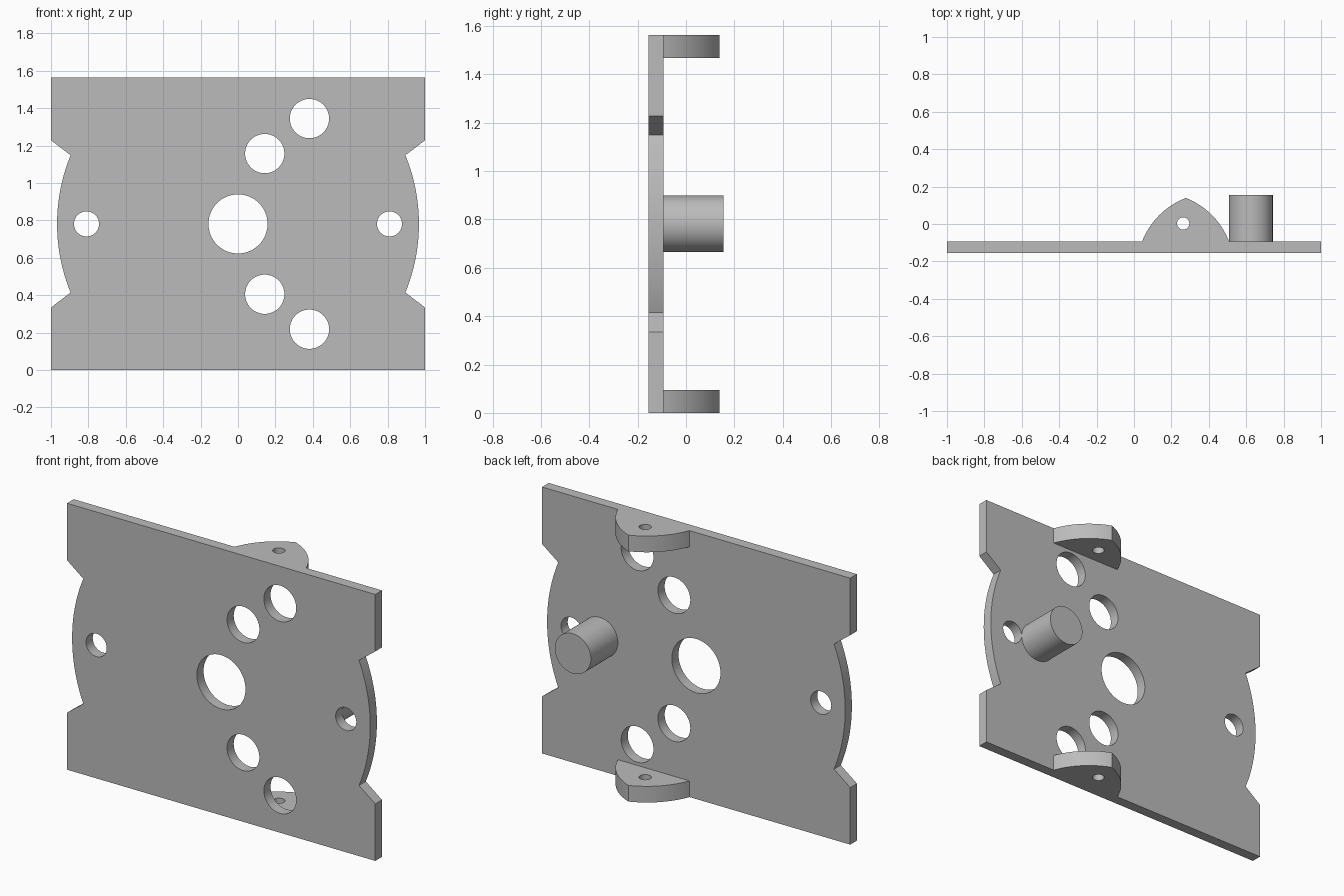
import bpy
from math import sin, cos, asin, atan2, hypot, pi
from mathutils import Matrix, Vector

cube = bpy.data.objects.get("Cube")
if cube:
    bpy.data.objects.remove(cube, do_unlink=True)

HEIGHT = 1.563
MID = HEIGHT / 2
FRONT, BACK, REAR = -0.156, -0.094, 0.156   # plate front, plate back, pin end
EAR_THICK = 0.095

grey = bpy.data.materials.new("plain grey")
grey.use_nodes = True
colour = (0.5, 0.5, 0.5, 1)
grey.diffuse_color = colour
grey.node_tree.nodes["Principled BSDF"].inputs["Base Color"].default_value = colour


def circle(x, y, r, n=64):
    return [(x + r * cos(2 * pi * i / n), y + r * sin(2 * pi * i / n)) for i in range(n)]


def bulge(a, b, sag, n=16):
    """Arc from a to b, bulging to the left of the direction of travel."""
    a, b = Vector(a), Vector(b)
    half = (b - a).length / 2
    r = (half * half + sag * sag) / (2 * sag)
    along = (b - a).normalized()
    left = Vector((-along.y, along.x))
    centre = (a + b) / 2 + left * (sag - r)
    span = asin(half / r)
    points = []
    for i in range(n + 1):
        t = span * (2 * i / n - 1)
        points.append(tuple(centre + along * r * sin(t) + left * r * cos(t)))
    return points


def slab(name, outlines, thickness, matrix):
    """Extruded flat shape; outlines after the first are holes."""
    curve = bpy.data.curves.new(name, "CURVE")
    curve.dimensions = "2D"
    curve.fill_mode = "BOTH"
    curve.extrude = thickness / 2
    for points in outlines:
        spline = curve.splines.new("POLY")
        spline.points.add(len(points) - 1)
        for p, (x, y) in zip(spline.points, points):
            p.co = (x, y, 0, 1)
        spline.use_cyclic_u = True
    obj = bpy.data.objects.new(name, curve)
    bpy.context.collection.objects.link(obj)
    bpy.ops.object.select_all(action="DESELECT")
    obj.select_set(True)
    bpy.context.view_layer.objects.active = obj
    bpy.ops.object.convert(target="MESH")
    obj = bpy.context.view_layer.objects.active
    bpy.ops.object.mode_set(mode="EDIT")
    bpy.ops.mesh.select_all(action="SELECT")
    bpy.ops.mesh.remove_doubles(threshold=0.0001)
    bpy.ops.mesh.normals_make_consistent(inside=False)
    bpy.ops.object.mode_set(mode="OBJECT")
    obj.data.transform(matrix)
    obj.data.materials.clear()
    obj.data.materials.append(grey)
    bpy.ops.object.shade_smooth_by_angle()
    return obj


def upright(y):
    return Matrix.Translation((0, y, MID)) @ Matrix.Rotation(pi / 2, 4, "X")


# Plate outline about its centre: notched corners and a round bulge each side
notch_x, notch_z, corner_z = 0.895, 0.367, 0.447
radius, sweep = hypot(notch_x, notch_z), atan2(notch_z, notch_x)
arc = [(radius * cos(sweep * t / 16), radius * sin(sweep * t / 16)) for t in range(-16, 17)]
right_side = [(1, -MID), (1, -corner_z)] + arc + [(1, corner_z), (1, MID)]
outline = right_side + [(-x, -z) for x, z in right_side]

# Holes: large centre bore, two side holes, two mirrored pairs
holes = [circle(0, 0, 0.158)]
for s in (-1, 1):
    holes.append(circle(s * 0.81, 0, 0.067))
    holes.append(circle(0.143, s * 0.376, 0.105))
    holes.append(circle(0.382, s * 0.563, 0.105))
slab("plate", [outline] + holes, BACK - FRONT, upright((FRONT + BACK) / 2))

# Round pin on the back
slab("pin", [circle(0.625, 0, 0.117)], REAR - BACK, upright((BACK + REAR) / 2))

# Pointed-arch ears with a small hole, at the bottom and top edges
tip = (0.277, 0.139)
arch = bulge((0.043, BACK), tip, 0.035) + bulge(tip, (0.508, BACK), 0.035)[1:]
for name, z in (("lower_ear", EAR_THICK / 2), ("upper_ear", HEIGHT - EAR_THICK / 2)):
    slab(name, [arch, circle(0.263, 0.003, 0.033, 32)], EAR_THICK, Matrix.Translation((0, 0, z)))
